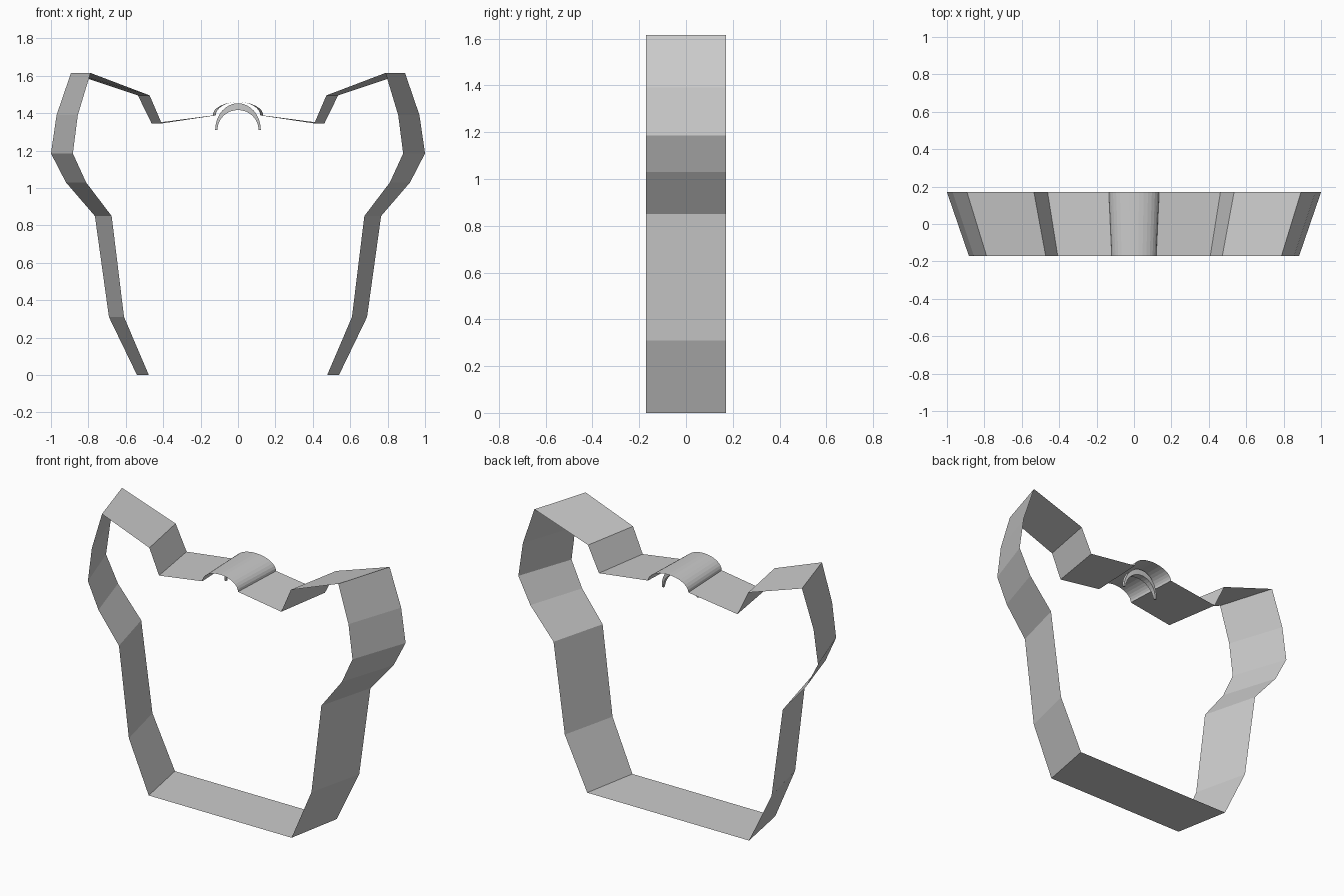
import bpy, bmesh
from math import sin, cos, pi

if "Cube" in bpy.data.objects:
    bpy.data.objects.remove(bpy.data.objects["Cube"])

DEPTH = 0.17      # half depth in y
TAPER = 0.883     # front outline narrower than back


def finish(name, bm):
    mesh = bpy.data.meshes.new(name)
    bm.to_mesh(mesh)
    bm.free()
    ob = bpy.data.objects.new(name, mesh)
    bpy.context.collection.objects.link(ob)
    return ob


def skin(bm, rings, close):
    # quads between successive cross-sections
    n = len(rings)
    for i in range(n if close else n - 1):
        a, b = rings[i], rings[(i + 1) % n]
        m = len(a)
        for j in range(m if m > 2 else 1):
            k = (j + 1) % m
            bm.faces.new((a[j], a[k], b[k], b[j]))


# Tapered sheet band: right half outline at the back edge (x, z)
right = [(0.54, 0), (0.69, 0.31), (0.765, 0.85), (0.92, 1.03), (1.0, 1.185),
         (0.97, 1.39), (0.893, 1.615), (0.535, 1.495), (0.462, 1.345)]
arch = [(0.135 * cos(pi * i / 16), 1.388 + 0.072 * sin(pi * i / 16)) for i in range(17)]
outline = right + arch + [(-x, z) for x, z in reversed(right)]

bm = bmesh.new()
rings = [(bm.verts.new((x * TAPER, -DEPTH, z)), bm.verts.new((x, DEPTH, z)))
         for x, z in outline]
skin(bm, rings, True)
finish("outline_band", bm)

# Crescent hoop hanging under the arch, thick at the top and thin at the ends
bm = bmesh.new()
rings = []
for i in range(17):
    a = pi * i / 16
    w = 0.006 + 0.014 * sin(a)
    r_in, r_out = 0.11, 0.122
    h_in, h_out = 0.107, 0.143
    rings.append([bm.verts.new((r * cos(a), 0.05 + y, 1.31 + h * sin(a)))
                  for r, h, y in ((r_in, h_in, -w), (r_out, h_out, -w),
                                  (r_out, h_out, w), (r_in, h_in, w))])
skin(bm, rings, False)
bm.faces.new(rings[0])
bm.faces.new(rings[-1])
bmesh.ops.recalc_face_normals(bm, faces=bm.faces)
finish("hanging_hoop", bm)
